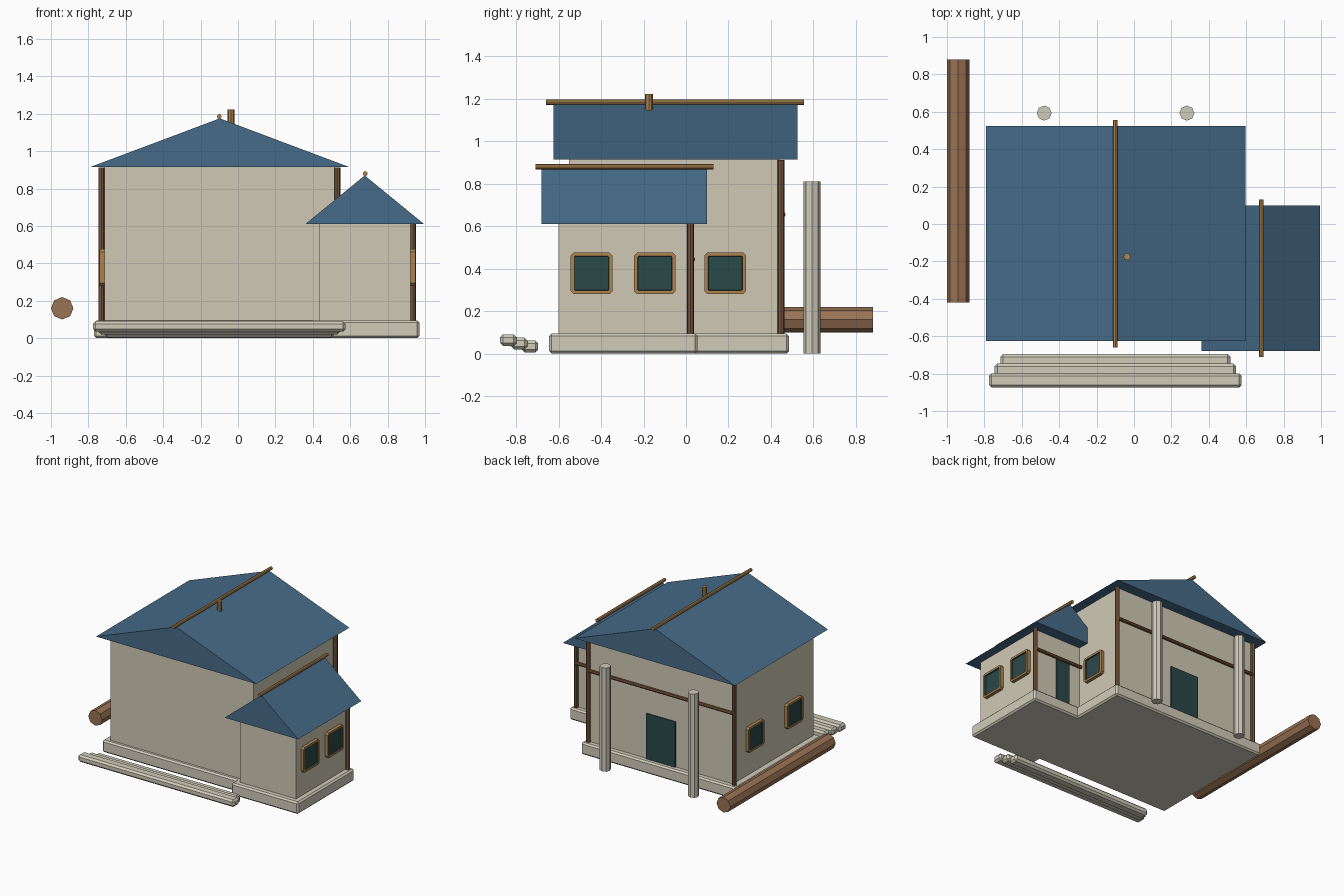
import bpy, bmesh, math
from mathutils import Vector, Matrix

cube = bpy.data.objects.get("Cube")
if cube:
    bpy.data.objects.remove(cube, do_unlink=True)


def material(name, r, g, b):
    lin = [((c / 255 + 0.055) / 1.055) ** 2.4 for c in (r, g, b)] + [1.0]
    m = bpy.data.materials.new(name)
    m.use_nodes = True
    m.diffuse_color = lin
    m.node_tree.nodes["Principled BSDF"].inputs["Base Color"].default_value = lin
    return m


PLASTER = material("plaster", 208, 201, 181)
STONE = material("pale stone", 209, 204, 186)
ROOF = material("slate blue", 70, 108, 137)
DARK_WOOD = material("dark timber", 122, 88, 60)
LIGHT_WOOD = material("golden timber", 172, 132, 80)
LOG = material("log brown", 153, 115, 84)
GLASS = material("dark teal", 42, 72, 72)


def finish(name, bm, *mats):
    bmesh.ops.recalc_face_normals(bm, faces=bm.faces)
    me = bpy.data.meshes.new(name)
    bm.to_mesh(me)
    bm.free()
    for m in mats:
        me.materials.append(m)
    ob = bpy.data.objects.new(name, me)
    bpy.context.collection.objects.link(ob)
    return ob


def box_mesh(lo, hi):
    lo, hi = Vector(lo), Vector(hi)
    bm = bmesh.new()
    bmesh.ops.create_cube(bm, size=1)
    bmesh.ops.scale(bm, vec=hi - lo, verts=bm.verts)
    bmesh.ops.translate(bm, vec=(lo + hi) / 2, verts=bm.verts)
    return bm


def box(name, lo, hi, mat, bevel=0):
    ob = finish(name, box_mesh(lo, hi), mat)
    if bevel:
        mod = ob.modifiers.new("bevel", 'BEVEL')
        mod.width = bevel
        mod.segments = 1
    return ob


def pole(name, a, b, radius, mat):
    """Eight-sided pole between two points."""
    a, b = Vector(a), Vector(b)
    axis = b - a
    bm = bmesh.new()
    bmesh.ops.create_cone(bm, cap_ends=True, segments=8, radius1=radius,
                          radius2=radius, depth=axis.length)
    turn = axis.to_track_quat('Z', 'Y').to_matrix().to_4x4()
    bm.transform(Matrix.Translation((a + b) / 2) @ turn)
    return finish(name, bm, mat)


def gable_roof(name, x0, x1, y0, y1, z0, z1):
    bm = bmesh.new()
    profile = [(x0, z0), (x1, z0), ((x0 + x1) / 2, z1)]
    face = bm.faces.new([bm.verts.new((x, y0, z)) for x, z in profile])
    ext = bmesh.ops.extrude_face_region(bm, geom=[face])
    moved = [v for v in ext["geom"] if isinstance(v, bmesh.types.BMVert)]
    bmesh.ops.translate(bm, vec=(0, y1 - y0, 0), verts=moved)
    return finish(name, bm, ROOF)


def window(name, x, y, z, side):
    """Chamfered frame with a recessed pane, facing +x or -x."""
    half, depth = 0.098, 0.025
    bm = box_mesh((-0.01, -half, -half), (depth, half, half))
    rails = [e for e in bm.edges if abs(e.verts[0].co.x - e.verts[1].co.x) > 0.01]
    bmesh.ops.bevel(bm, geom=rails, offset=0.014, segments=1, affect='EDGES')
    pane = max(bm.faces, key=lambda f: f.calc_center_median().x)
    bmesh.ops.inset_region(bm, faces=[pane], thickness=0.018)
    ring = bmesh.ops.inset_region(bm, faces=[pane], thickness=0.002)
    bmesh.ops.translate(bm, vec=(-0.01, 0, 0), verts=pane.verts)
    for f in [pane] + ring["faces"]:
        f.material_index = 1
    turn = Matrix.Rotation(0 if side > 0 else math.pi, 4, 'Z')
    bm.transform(Matrix.Translation((x, y, z)) @ turn)
    return finish(name, bm, LIGHT_WOOD, GLASS)


# Foundations
box("main_foundation", (-0.77, -0.58, 0), (0.57, 0.485, 0.095), STONE, 0.012)
box("annex_foundation", (0.39, -0.645, 0), (0.97, 0.055, 0.095), STONE, 0.012)

# Walls
box("main_walls", (-0.715, -0.55, 0.09), (0.517, 0.44, 0.916), PLASTER)
box("annex_walls", (0.436, -0.6, 0.09), (0.923, 0.013, 0.612), PLASTER)

# Roofs, with ridge poles
gable_roof("main_roof", -0.79, 0.595, -0.625, 0.525, 0.915, 1.175)
gable_roof("annex_roof", 0.36, 0.995, -0.68, 0.1, 0.61, 0.87)
pole("main_ridge_pole", (-0.1, -0.66, 1.185), (-0.1, 0.555, 1.185), 0.013, LIGHT_WOOD)
pole("annex_ridge_pole", (0.68, -0.71, 0.88), (0.68, 0.13, 0.88), 0.013, LIGHT_WOOD)
pole("roof_vent", (-0.037, -0.175, 1.14), (-0.037, -0.175, 1.223), 0.019, LIGHT_WOOD)

# Rear corner posts and rails
for label, x, y, top in (("right", -0.73, 0.447, 0.912), ("left", 0.53, 0.447, 0.912),
                         ("annex", 0.935, 0.021, 0.612)):
    pole(label + "_corner_post", (x, y, 0.09), (x, y, top), 0.017, DARK_WOOD)
pole("main_rear_rail", (-0.73, 0.456, 0.655), (0.53, 0.456, 0.655), 0.013, DARK_WOOD)
pole("annex_rear_rail", (0.5, 0.03, 0.443), (0.935, 0.03, 0.443), 0.013, DARK_WOOD)

# Windows
for i, y in enumerate((-0.445, -0.147)):
    window(f"annex_window_{i + 1}", 0.923, y, 0.378, 1)
window("main_left_window", 0.517, 0.185, 0.378, 1)
for i, y in enumerate((-0.295, 0.185)):
    window(f"main_right_window_{i + 1}", -0.715, y, 0.378, -1)

# Rear doors
box("main_door", (-0.22, 0.43, 0.09), (0.03, 0.449, 0.45), GLASS)
box("annex_door", (0.62, 0.0, 0.09), (0.735, 0.022, 0.44), GLASS)

# Long front steps, each wider and higher than the last
for i in range(3):
    w = 0.615 + 0.03 * i
    y, z = -0.733 - 0.051 * i, 0.005 + 0.015 * i
    box(f"front_step_{i + 1}", (-0.1 - w, y - 0.04, z), (-0.1 + w, y + 0.037, z + 0.056),
        STONE, 0.014)

# Rear columns and the fallen log
for label, x in (("right", -0.48), ("left", 0.283)):
    pole(label + "_rear_column", (x, 0.593, 0), (x, 0.593, 0.81), 0.04, STONE)
pole("fallen_log", (-0.94, -0.42, 0.16), (-0.94, 0.88, 0.16), 0.06, LOG)
